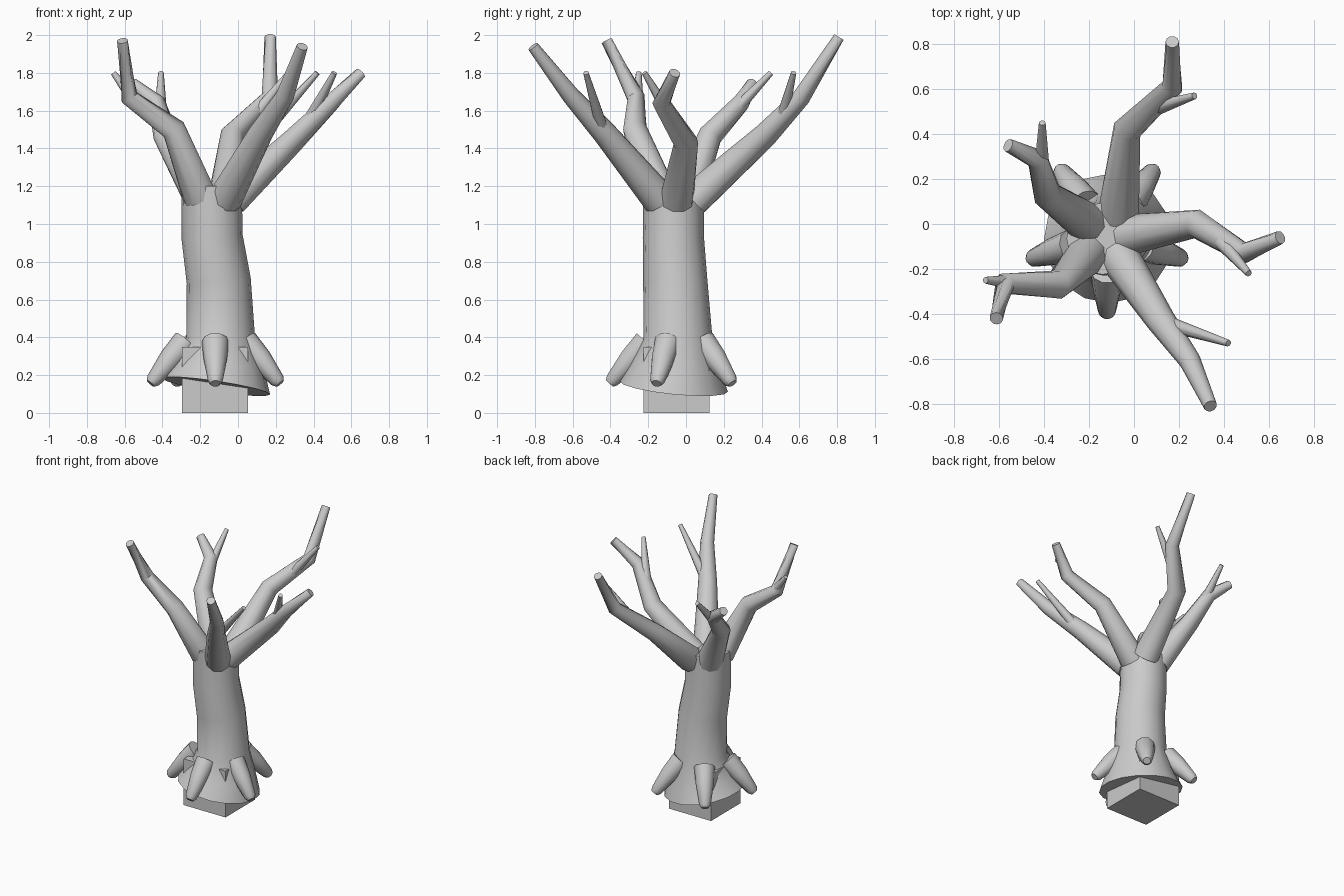
import bpy, bmesh, math
from mathutils import Vector

if "Cube" in bpy.data.objects:
    bpy.data.objects.remove(bpy.data.objects["Cube"])


def tube(name, pts, radii, sides=8):
    """Tapered capped tube through a few points, rings set square to the path."""
    pts = [Vector(p) for p in pts]
    bm = bmesh.new()
    rings = []
    for i, (p, r) in enumerate(zip(pts, radii)):
        a = (pts[i] - pts[i - 1]).normalized() if i > 0 else Vector()
        b = (pts[i + 1] - pts[i]).normalized() if i < len(pts) - 1 else Vector()
        t = (a + b).normalized()
        u = Vector((0, 1, 0)).cross(t) if abs(t.y) < 0.8 and len(pts) > 4 else Vector((0, 0, 1)).cross(t)
        u.normalize()
        v = t.cross(u)
        ring = []
        for k in range(sides):
            an = 2 * math.pi * k / sides
            ring.append(bm.verts.new(p + r * (math.cos(an) * u + math.sin(an) * v)))
        rings.append(ring)
    for lo, hi in zip(rings, rings[1:]):
        for k in range(sides):
            n = (k + 1) % sides
            bm.faces.new((lo[k], lo[n], hi[n], hi[k]))
    bm.faces.new(rings[0][::-1])
    bm.faces.new(rings[-1])
    bmesh.ops.recalc_face_normals(bm, faces=bm.faces)
    me = bpy.data.meshes.new(name)
    bm.to_mesh(me)
    bm.free()
    for f in me.polygons:
        f.use_smooth = True
    me.set_sharp_from_angle(angle=math.radians(50))
    ob = bpy.data.objects.new(name, me)
    bpy.context.collection.objects.link(ob)
    return ob


# square base block
bpy.ops.mesh.primitive_cube_add(size=0.35, location=(-0.122, -0.05, 0.175))
bpy.context.object.name = "base_block"

# flared, slightly bent trunk
tube("trunk",
     [(-0.115, -0.065, 0.14), (-0.1, -0.055, 0.24), (-0.092, -0.042, 0.4),
      (-0.102, -0.057, 0.7), (-0.137, -0.067, 0.93), (-0.14, -0.065, 1.2)],
     [0.288, 0.243, 0.182, 0.17, 0.162, 0.16], 16)

# five stubby roots around the flare
for i in range(5):
    a = math.radians(-90 + 72 * i)
    pts = [(-0.12 + math.cos(a) * r, -0.045 + math.sin(a) * r, z)
           for r, z in ((0.165, 0.375), (0.25, 0.285), (0.345, 0.172), (0.36, 0.155))]
    tube(f"root_{i + 1}", pts, [0.072, 0.062, 0.04, 0.026], 10)

# five kinked branches, each with one twig
branches = {
    "back": ([(-0.07, 0.04, 1.13), (-0.03, 0.42, 1.47), (0.17, 0.61, 1.67), (0.17, 0.81, 1.99)],
             [(0.08, 0.51, 1.56), (0.27, 0.57, 1.8)]),
    "right": ([(-0.035, -0.05, 1.13), (0.28, 0.0, 1.43), (0.49, -0.13, 1.64), (0.65, -0.06, 1.8)],
              [(0.38, -0.07, 1.55), (0.51, -0.22, 1.8)]),
    "front": ([(-0.07, -0.14, 1.13), (0.12, -0.43, 1.48), (0.25, -0.61, 1.68), (0.34, -0.81, 1.94)],
              [(0.14, -0.44, 1.49), (0.42, -0.53, 1.8)]),
    "left": ([(-0.2, -0.13, 1.14), (-0.34, -0.27, 1.5), (-0.575, -0.265, 1.67), (-0.612, -0.42, 1.97)],
             [(-0.53, -0.26, 1.63), (-0.66, -0.25, 1.8)]),
    "back_left": ([(-0.2, 0.0, 1.14), (-0.385, 0.13, 1.47), (-0.43, 0.29, 1.64), (-0.56, 0.35, 1.745)],
                  [(-0.41, 0.23, 1.57), (-0.408, 0.45, 1.8)]),
}
for name, (path, twig) in branches.items():
    tube(name + "_branch", path, [0.092, 0.065, 0.048, 0.03], 10)
    tube(name + "_twig", twig, [0.036, 0.015], 8)
